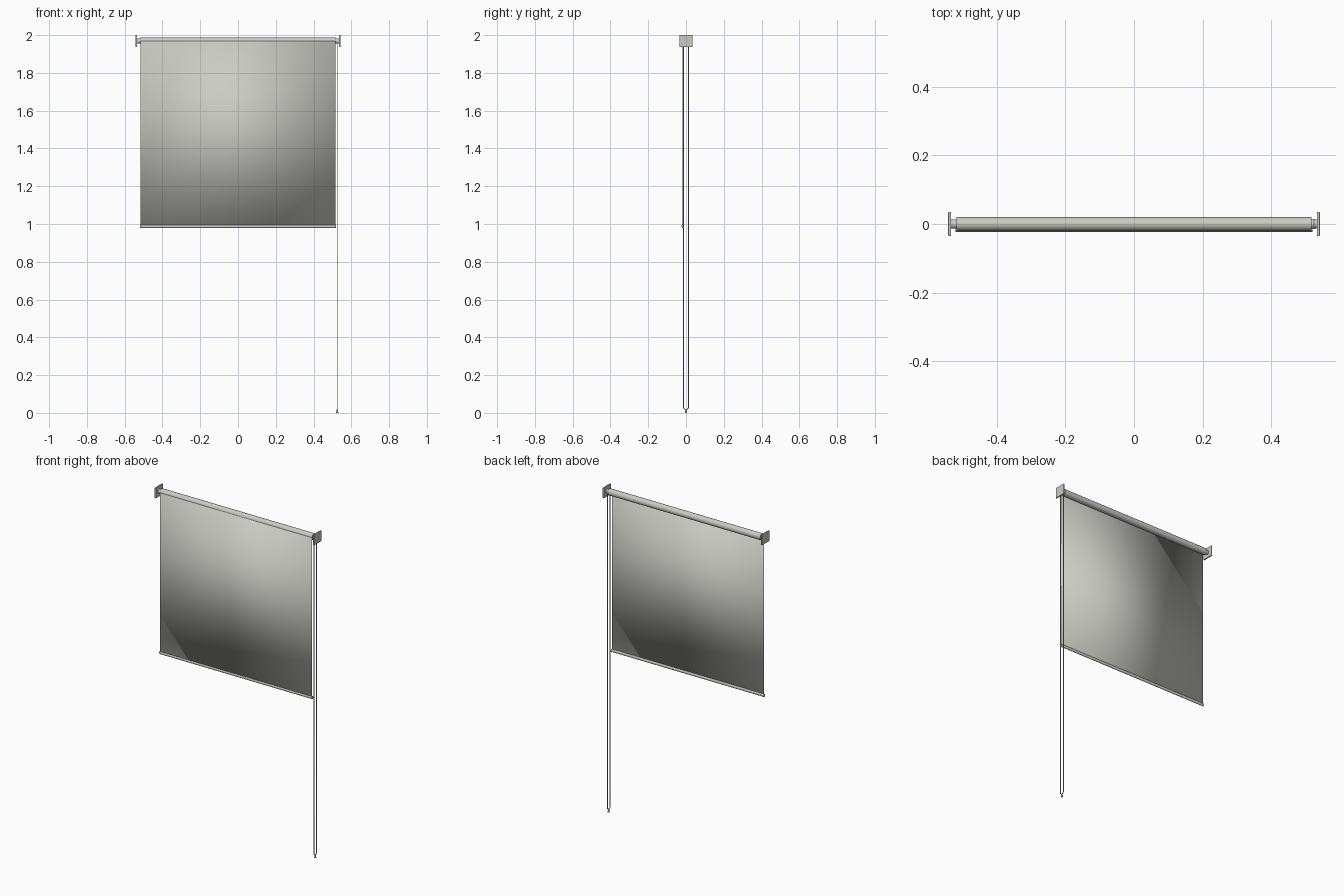
import bpy, math

if "Cube" in bpy.data.objects:
    bpy.data.objects.remove(bpy.data.objects["Cube"])

mat = bpy.data.materials.new("warm_light_grey")
mat.diffuse_color = (0.60, 0.60, 0.56, 1)
mat.use_nodes = True
mat.node_tree.nodes["Principled BSDF"].inputs["Base Color"].default_value = mat.diffuse_color
AXIS_Z = 1.968      # height of the roller axis


def finish(name, angle=None):
    o = bpy.context.object
    o.name = name
    o.data.materials.append(mat)
    if angle:
        bpy.ops.object.shade_smooth_by_angle(angle=math.radians(angle))
    return o


def box(name, lo, hi):
    bpy.ops.mesh.primitive_cube_add(size=1, location=[(a + b) / 2 for a, b in zip(lo, hi)])
    o = bpy.context.object
    o.scale = [b - a for a, b in zip(lo, hi)]
    bpy.ops.object.transform_apply(location=False, rotation=False, scale=True)
    return finish(name)


def rod(name, x0, x1, r, y=0, z=AXIS_Z, sides=32):
    bpy.ops.mesh.primitive_cylinder_add(vertices=sides, radius=r, depth=x1 - x0,
                                        location=((x0 + x1) / 2, y, z),
                                        rotation=(0, math.pi / 2, 0))
    bpy.ops.object.transform_apply(location=False)
    return finish(name, 40)


# roller tube
rod("roller_tube", -0.517, 0.517, 0.02)

# fabric: thin sheet, softly shaded across its corners
fabric = box("fabric", (-0.517, -0.0205, 0.99), (0.517, -0.0185, 1.97))
fabric.data.shade_smooth()

# hem bar, slightly flattened
bar = rod("hem_bar", -0.52, 0.52, 0.009, y=-0.0175, z=0.988, sides=20)
bar.scale.y = 0.65

# end pins and wall brackets on both sides
for side, label in ((-1, "left"), (1, "right")):
    a, b = sorted((side * 0.515, side * 0.536))
    rod(label + "_pin", a, b, 0.0135)
    a, b = sorted((side * 0.534, side * 0.542))
    plate = box(label + "_bracket", (a, -0.035, 1.936), (b, 0.035, 2.0))
    bev = plate.modifiers.new("soft_edges", 'BEVEL')
    bev.width, bev.segments = 0.0015, 2

# pull cord: closed loop over the pin, narrowing at the weight
r, xc = 0.0125, 0.525
path = [(r * math.cos(t), AXIS_Z + r * math.sin(t))
        for t in (math.pi * i / 12 for i in range(13))]
path += [(-r, 0.026), (-0.009, 0.021), (0, 0.018), (0.009, 0.021), (r, 0.026)]
curve = bpy.data.curves.new("pull_cord", 'CURVE')
curve.dimensions = '3D'
curve.bevel_depth = 0.0022
curve.bevel_resolution = 2
sp = curve.splines.new('POLY')
sp.points.add(len(path) - 1)
for p, (y, z) in zip(sp.points, path):
    p.co = (xc, y, z, 1)
sp.use_cyclic_u = True
curve.materials.append(mat)
cord = bpy.data.objects.new("pull_cord", curve)
bpy.context.collection.objects.link(cord)

# small weight at the bottom of the cord
bpy.ops.mesh.primitive_cone_add(vertices=16, radius1=0.0065, radius2=0.003, depth=0.018,
                                location=(xc, 0, 0.009))
finish("cord_weight", 40)
